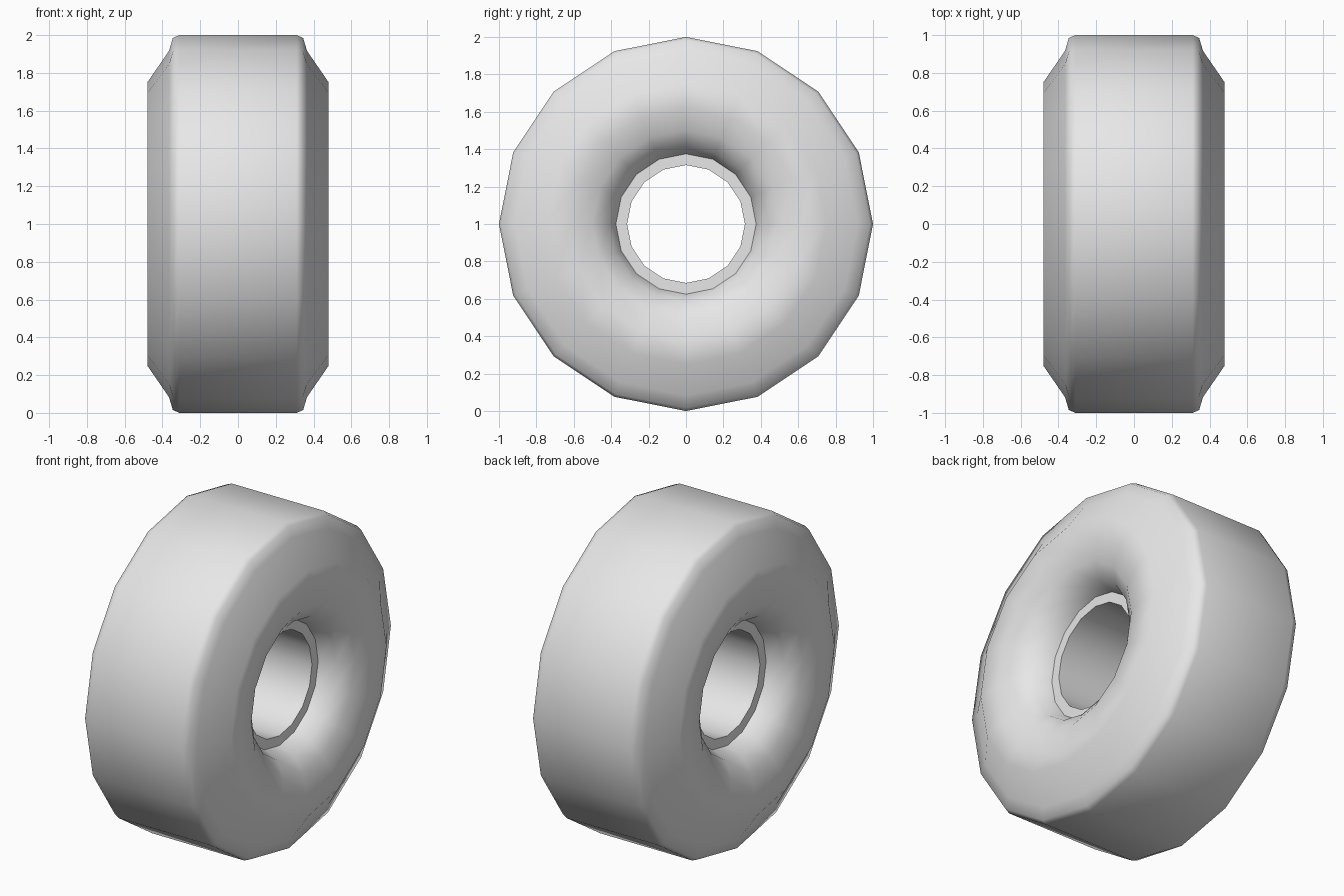
import bpy, bmesh, math

cube = bpy.data.objects.get("Cube")
if cube:
    bpy.data.objects.remove(cube, do_unlink=True)

SIDES = 16


def make_material(name, colour):
    mat = bpy.data.materials.new(name)
    mat.use_nodes = True
    mat.diffuse_color = colour
    mat.node_tree.nodes["Principled BSDF"].inputs["Base Color"].default_value = colour
    return mat


def lathe(name, loop, mat):
    """Revolve a closed (x, radius) loop about the wheel axle."""
    bm = bmesh.new()
    rings = []
    for i in range(SIDES):
        a = math.tau * i / SIDES
        rings.append([bm.verts.new((x, r * math.sin(a), 1 + r * math.cos(a)))
                      for x, r in loop])
    n = len(loop)
    for i in range(SIDES):
        a, b = rings[i], rings[(i + 1) % SIDES]
        for j in range(n):
            k = (j + 1) % n
            bm.faces.new((a[j], a[k], b[k], b[j]))
    bmesh.ops.recalc_face_normals(bm, faces=bm.faces)
    mesh = bpy.data.meshes.new(name)
    bm.to_mesh(mesh)
    bm.free()
    mesh.materials.append(mat)
    obj = bpy.data.objects.new(name, mesh)
    bpy.context.collection.objects.link(obj)
    return obj


# Half section: tread edge, shoulder, sidewall, dished hub, bearing seat, bore
half = [(0.31, 1.0), (0.345, 0.985), (0.365, 0.917), (0.48, 0.75),
        (0.47, 0.62), (0.44, 0.5), (0.375, 0.41), (0.28, 0.375), (0.28, 0.315)]
section = half + [(-x, r) for x, r in reversed(half)]

wheel = lathe("wheel", section, make_material("light grey", (0.8, 0.8, 0.8, 1)))

# Smooth rubber with crisp bearing seat edges
bpy.ops.object.select_all(action='DESELECT')
wheel.select_set(True)
bpy.context.view_layer.objects.active = wheel
bpy.ops.object.shade_smooth_by_angle(angle=math.radians(65))
